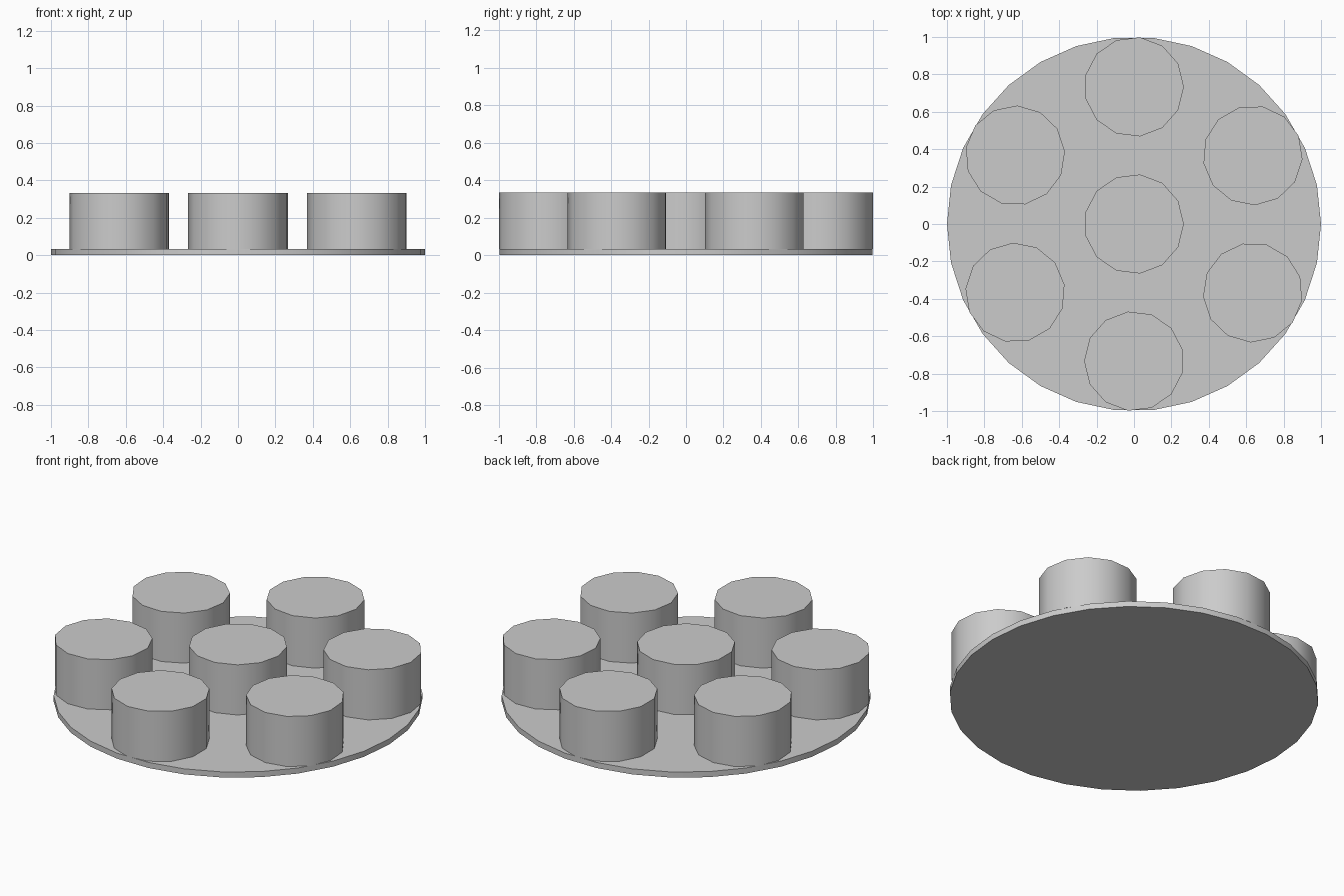
import bpy
from math import cos, sin, radians

if "Cube" in bpy.data.objects:
    bpy.data.objects.remove(bpy.data.objects["Cube"], do_unlink=True)

PLATE_HEIGHT = 1 / 30
PEG_HEIGHT = 0.3
PEG_RADIUS = 4 / 15
RING_RADIUS = 1 - PEG_RADIUS

grey = bpy.data.materials.new("plain grey")
grey.use_nodes = True
colour = (0.6, 0.6, 0.6, 1)
grey.diffuse_color = colour
grey.node_tree.nodes["Principled BSDF"].inputs["Base Color"].default_value = colour


def drum(name, sides, radius, bottom, height, x=0, y=0, first_corner=0):
    """Upright cylinder with one corner pointing along first_corner degrees."""
    bpy.ops.mesh.primitive_cylinder_add(
        vertices=sides, radius=radius, depth=height,
        location=(x, y, bottom + height / 2))
    obj = bpy.context.object
    obj.name = name
    # the primitive starts its corners on +y
    obj.rotation_euler.z = radians(first_corner - 90)
    obj.data.materials.append(grey)
    bpy.ops.object.shade_smooth_by_angle(angle=radians(30))
    return obj


# Round base
drum("base_plate", 30, 1, 0, PLATE_HEIGHT)

# Middle peg
drum("centre_peg", 13, PEG_RADIUS, PLATE_HEIGHT, PEG_HEIGHT)

# Six pegs around the rim, each turned with its place on the ring
for i in range(6):
    angle = 90 + i * 60
    drum(f"ring_peg_{i + 1}", 13, PEG_RADIUS, PLATE_HEIGHT, PEG_HEIGHT,
         RING_RADIUS * cos(radians(angle)), RING_RADIUS * sin(radians(angle)),
         first_corner=angle - 90)
